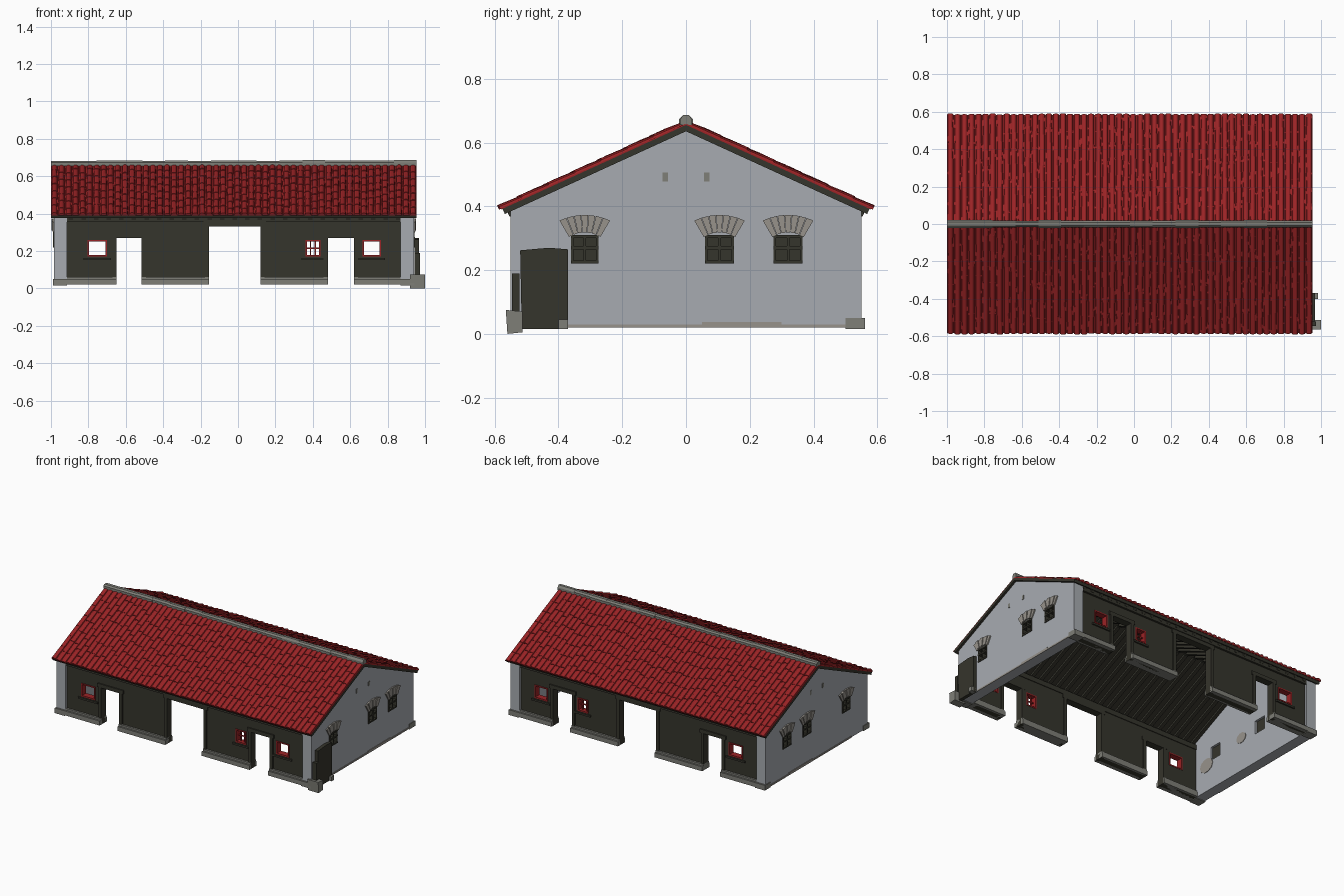
import bpy, bmesh, math, random

random.seed(4)
if "Cube" in bpy.data.objects:
    bpy.data.objects.remove(bpy.data.objects["Cube"])


def material(name, rgb):
    m = bpy.data.materials.new(name)
    m.use_nodes = True
    m.diffuse_color = (*rgb, 1)
    bsdf = m.node_tree.nodes["Principled BSDF"]
    bsdf.inputs["Base Color"].default_value = (*rgb, 1)
    bsdf.inputs["Roughness"].default_value = 0.9
    return m


RED = material("red_tile", (0.33, 0.017, 0.019))
PLASTER = material("grey_plaster", (0.39, 0.41, 0.44))
WOOD = material("dark_wood", (0.036, 0.035, 0.025))
STONE = material("grey_stone", (0.21, 0.21, 0.185))
BRICK = material("pale_brick", (0.31, 0.29, 0.26))

# Main dimensions
X0, X1, THICK = -0.985, 0.94, 0.07
ROOF_X0, ROOF_X1 = -1.0, 0.955
BASE, EAVE, HALF = 0.02, 0.39, 0.55
ANGLE = math.atan2(0.265, 0.58)
SIN, COS = math.sin(ANGLE), math.cos(ANGLE)
SLOPE = 0.58 / COS


def loft(bm, ring_a, ring_b):
    """Closed solid between two matching outlines."""
    a = [bm.verts.new(p) for p in ring_a]
    b = [bm.verts.new(p) for p in ring_b]
    n = len(a)
    bm.faces.new(a)
    bm.faces.new(b[::-1])
    for i in range(n):
        j = (i + 1) % n
        bm.faces.new((a[i], b[i], b[j], a[j]))


def box(bm, x0, x1, y0, y1, z0, z1):
    ring = [(x0, y0), (x1, y0), (x1, y1), (x0, y1)]
    loft(bm, [(x, y, z0) for x, y in ring], [(x, y, z1) for x, y in ring])


def slab_x(bm, x0, x1, outline):
    """Outline in y and z, extruded along x."""
    loft(bm, [(x0, y, z) for y, z in outline], [(x1, y, z) for y, z in outline])


def finish(name, bm, mat):
    bmesh.ops.recalc_face_normals(bm, faces=bm.faces[:])
    mesh = bpy.data.meshes.new(name)
    bm.to_mesh(mesh)
    bm.free()
    mesh.materials.append(mat)
    ob = bpy.data.objects.new(name, mesh)
    bpy.context.collection.objects.link(ob)
    return ob


def pierced_wall(bm, start, end, depth, along_x, openings, top=EAVE):
    """Straight wall with rectangular openings (from, to, bottom, top)."""
    def piece(a, b, z0, z1):
        if b - a > 0.001 and z1 - z0 > 0.001:
            if along_x:
                box(bm, a, b, *depth, z0, z1)
            else:
                box(bm, *depth, a, b, z0, z1)
    at = start
    for a, b, low, high in sorted(openings):
        piece(at, a, BASE, top)
        piece(a, b, BASE, low)
        piece(a, b, high, top)
        at = b
    piece(at, end, BASE, top)


DOORS = [(-0.65, -0.515, BASE, 0.27), (-0.155, 0.12, BASE, 0.33), (0.48, 0.62, BASE, 0.27)]
WINDOWS = [(-0.805, -0.7, 0.17, 0.26), (0.36, 0.44, 0.17, 0.26), (0.665, 0.765, 0.17, 0.26)]
GABLE_WINDOWS = [(-0.36, -0.275, 0.22, 0.31), (0.06, 0.15, 0.22, 0.31), (0.275, 0.365, 0.22, 0.31)]
IN0, IN1 = X0 + THICK, X1 - THICK

# Long walls with their beams, posts, plinths and window frames
for side, label in ((-1, "front"), (1, "back")):
    def ys(a, b):
        return sorted((side * a, side * b))

    bm = bmesh.new()
    pierced_wall(bm, IN0, IN1, ys(0.5, 0.537), True, DOORS + WINDOWS)
    finish(label + "_wall", bm, WOOD)

    bm = bmesh.new()
    box(bm, IN0, IN1, *ys(0.495, 0.55), 0.355, 0.388)
    for a, b, low, high in DOORS:
        for p in (a - 0.022, b):
            box(bm, p, p + 0.022, *ys(0.495, 0.545), BASE, high)
        box(bm, a - 0.03, b + 0.03, *ys(0.495, 0.545), high, high + 0.025)
    for a, b, low, high in WINDOWS:
        box(bm, a - 0.02, b + 0.02, *ys(0.5, 0.547), low - 0.018, low - 0.006)
    finish(label + "_beams_and_posts", bm, WOOD)

    bm = bmesh.new()
    edges = [IN0] + [v for d in DOORS for v in d[:2]] + [IN1]
    for a, b in zip(edges[::2], edges[1::2]):
        box(bm, a, b, *ys(0.485, 0.562), BASE, 0.05)
        box(bm, a, b, *ys(0.49, 0.55), 0.05, 0.062)
    for a in (X0 - 0.004, IN1):
        box(bm, a, a + THICK + 0.004, *ys(0.5, 0.562), BASE - 0.005, 0.05)
    finish(label + "_plinth", bm, STONE)

    bm = bmesh.new()
    for a, b, low, high in WINDOWS:
        t = 0.008
        for p, q, r, s in ((a, a + t, low, high), (b - t, b, low, high),
                           (a, b, low, low + t), (a, b, high - t, high)):
            box(bm, p, q, *ys(0.498, 0.541), r, s)
    a, b, low, high = WINDOWS[1]
    for k in (1, 2):
        p = a + (b - a) * k / 3
        box(bm, p - 0.003, p + 0.003, *ys(0.515, 0.523), low, high)
    box(bm, a, b, *ys(0.515, 0.523), 0.212, 0.218)
    finish(label + "_window_frames", bm, RED)

# Gable walls with shuttered windows, brick hoods and vents
for label, x0, x1, face, out in (("right", IN1, X1, X1, 1), ("left", X0, IN0, X0, -1)):
    def xs(a, b):
        return sorted((face + out * a, face + out * b))

    bm = bmesh.new()
    pierced_wall(bm, -HALF, HALF, (x0, x1), False, GABLE_WINDOWS)
    slab_x(bm, x0, x1, [(-HALF, EAVE), (HALF, EAVE), (0, 0.645)])
    finish(label + "_gable_wall", bm, PLASTER)

    shutters, hoods, vents = bmesh.new(), bmesh.new(), bmesh.new()
    for a, b, low, high in GABLE_WINDOWS:
        mid = (a + b) / 2
        box(shutters, *xs(-0.055, -0.025), a, b, low, high)
        for y in (a, mid - 0.004, b - 0.008):
            box(shutters, *xs(-0.03, 0.004), y, y + 0.008, low, high)
        for z in (low, (low + high) / 2, high - 0.01):
            box(shutters, *xs(-0.03, 0.005), a, b, z, z + 0.01)
        # Fan of wedge bricks
        n = 7
        for k in range(n):
            f, g = (2 * k / n - 1 + 0.01), (2 * (k + 1) / n - 1 - 0.01)
            outline = [(mid + f * 0.05, 0.318 - 0.014 * f * f), (mid + g * 0.05, 0.318 - 0.014 * g * g),
                       (mid + g * 0.08, 0.373 - 0.018 * g * g), (mid + f * 0.08, 0.373 - 0.018 * f * f)]
            slab_x(hoods, *xs(-0.01, 0.008 + 0.004 * (k % 2)), outline)
    for y in (-0.065, 0.065):
        box(vents, *xs(-0.002, 0.003), y - 0.008, y + 0.008, 0.478, 0.506)
    finish(label + "_gable_shutters", shutters, WOOD)
    finish(label + "_gable_window_hoods", hoods, BRICK)
    finish(label + "_gable_vents", vents, STONE)

    bm = bmesh.new()
    box(bm, *xs(-0.002, 0.004), -0.37, 0.5, BASE, 0.03)
    box(bm, *xs(-0.002, 0.004), 0.05, 0.3, 0.03, 0.037)
    finish(label + "_gable_footing", bm, BRICK)

# Exposed brick patches on the inside of the left gable
bm = bmesh.new()
for y, z, r in ((-0.4, 0.2, 0.06), (-0.07, 0.25, 0.045)):
    ring = [(y + r * math.cos(k * math.pi / 5), z + 0.8 * r * math.sin(k * math.pi / 5)) for k in range(10)]
    slab_x(bm, IN0 - 0.002, IN0 + 0.003, ring)
finish("inner_brick_patches", bm, BRICK)

# Board, post and stone blocks at the front right corner
bm = bmesh.new()
slab_x(bm, 0.945, 0.968, [(-0.515, 0.015), (-0.37, 0.015), (-0.37, 0.265), (-0.43, 0.27), (-0.52, 0.262)])
box(bm, 0.945, 0.972, -0.545, -0.522, 0.07, 0.19)
finish("leaning_board", bm, WOOD)
bm = bmesh.new()
slab_x(bm, 0.92, 1.0, [(-0.56, 0.0), (-0.512, 0.005), (-0.512, 0.07), (-0.565, 0.075)])
box(bm, 0.945, 0.985, -0.4, -0.37, 0.015, 0.045)
finish("corner_stones", bm, STONE)


# Roof: each point is placed by its side, x, distance down the slope and height above it
def on_roof(side, x, s, h):
    return (x, side * (s * COS + h * SIN), 0.655 - s * SIN + h * COS)


def roof_box(bm, side, x0, x1, s0, s1, h0, h1):
    ring = [(x0, h0), (x1, h0), (x1, h1), (x0, h1)]
    loft(bm, [on_roof(side, x, s0, h) for x, h in ring], [on_roof(side, x, s1, h) for x, h in ring])


RIBS, COURSES = 52, 7
PITCH = (ROOF_X1 - ROOF_X0) / RIBS
for side, label in ((-1, "front"), (1, "back")):
    bm = bmesh.new()
    roof_box(bm, side, ROOF_X0, ROOF_X1, 0, SLOPE - 0.005, -0.018, 0)
    for k in range(27):
        x = IN0 + 0.01 + k * (IN1 - IN0 - 0.034) / 26
        roof_box(bm, side, x, x + 0.024, 0.02, SLOPE - 0.015, -0.032, -0.017)
    finish(label + "_roof_boards", bm, WOOD)

    bm = bmesh.new()
    roof_box(bm, side, ROOF_X0, ROOF_X1, 0, SLOPE, 0, 0.004)
    for i in range(RIBS):
        x = ROOF_X0 + (i + 0.5) * PITCH
        shift = random.uniform(-0.03, 0.03)
        cuts = [0.0] + [SLOPE * k / COURSES + shift for k in range(1, COURSES)] + [SLOPE + random.uniform(0, 0.006)]
        for s0, s1 in zip(cuts, cuts[1:]):
            dx, lift = random.uniform(-0.001, 0.001), random.uniform(0.002, 0.005)
            arc = [math.pi * k / 5 for k in range(6)]

            def ring(s, r, up):
                return [on_roof(side, x + dx + r * math.cos(t), s, 0.002 + (0.011 + up) * math.sin(t)) for t in arc]
            loft(bm, ring(s0, 0.0155, 0), ring(s1, 0.017, lift))
    finish(label + "_roof_tiles", bm, RED)

# Ridge of uneven stone caps
bm = bmesh.new()
CAPS = 16
step = (ROOF_X1 - ROOF_X0) / CAPS
for k in range(CAPS):
    x, w, h = ROOF_X0 + k * step, random.uniform(0.017, 0.022), random.uniform(0.68, 0.688)
    slab_x(bm, x, x + step, [(-w, 0.655), (w, 0.655), (w, 0.673), (w * 0.5, h), (-w * 0.5, h), (-w, 0.673)])
finish("ridge_caps", bm, STONE)
